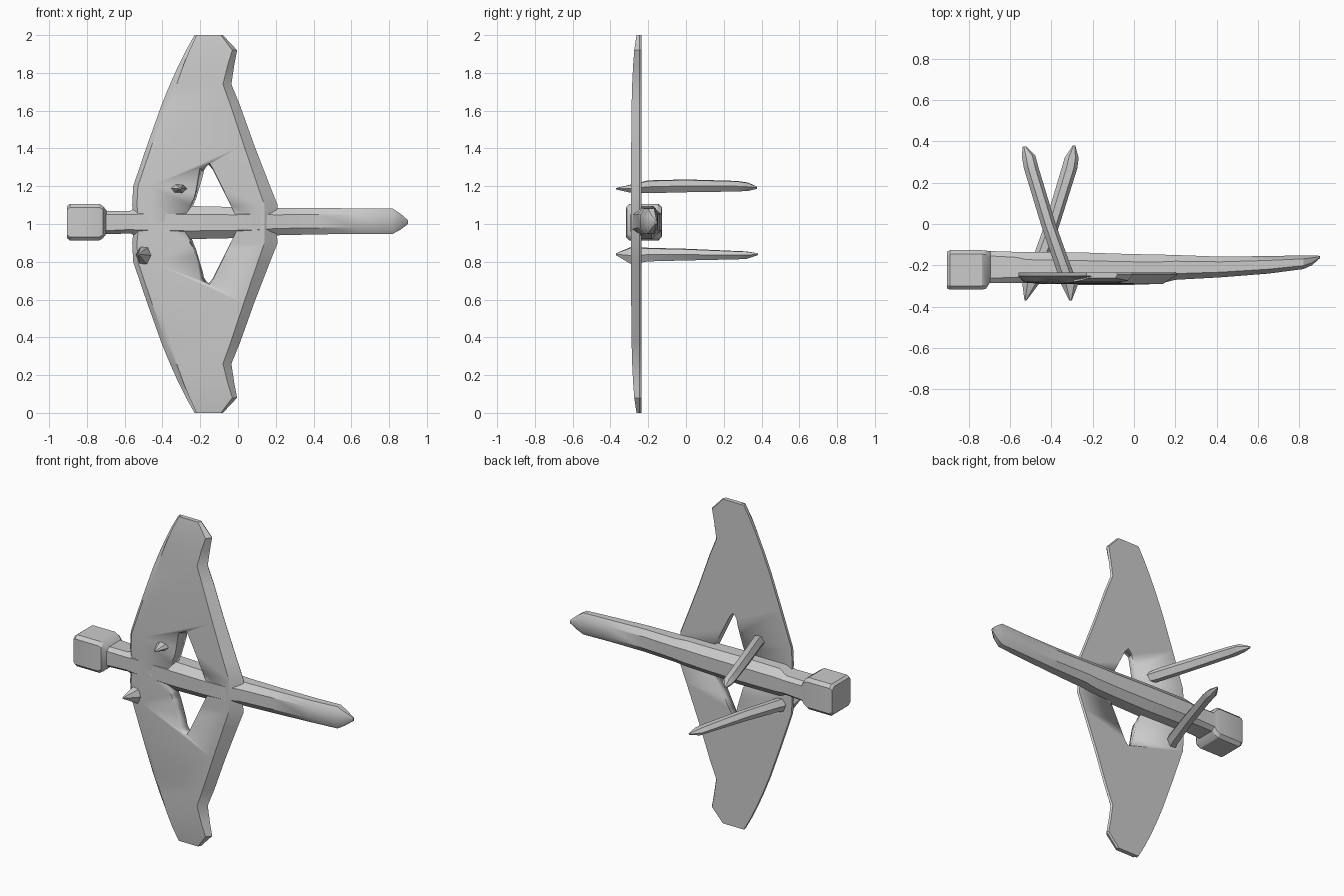
import bpy, bmesh, math
from mathutils import Vector


def loft(name, rings, angle=30):
    """Skin equal-length closed rings and cap both ends."""
    bm = bmesh.new()
    vr = [[bm.verts.new(p) for p in r] for r in rings]
    n = len(vr[0])
    for a, b in zip(vr, vr[1:]):
        for i in range(n):
            j = (i + 1) % n
            bm.faces.new((a[i], a[j], b[j], b[i]))
    bm.faces.new(vr[0])
    bm.faces.new(vr[-1])
    bmesh.ops.recalc_face_normals(bm, faces=bm.faces)
    me = bpy.data.meshes.new(name)
    bm.to_mesh(me)
    bm.free()
    ob = bpy.data.objects.new(name, me)
    bpy.context.collection.objects.link(ob)
    bpy.ops.object.select_all(action='DESELECT')
    ob.select_set(True)
    bpy.context.view_layer.objects.active = ob
    bpy.ops.object.shade_smooth_by_angle(angle=math.radians(angle))
    return ob


def octagon(x, y0, y1, z0, z1, c):
    """Chamfered rectangle across x; c is the chamfer fraction of a half side."""
    yc, zc, ry, rz = (y0 + y1) / 2, (z0 + z1) / 2, (y1 - y0) / 2, (z1 - z0) / 2
    k = 1 - c
    shape = [(1, k), (k, 1), (-k, 1), (-1, k), (-1, -k), (-k, -1), (k, -1), (1, -k)]
    return [(x, yc + a * ry, zc + b * rz) for a, b in shape]


# Wing plate: distance from centre, leading x, trailing x front and back, front y
stations = [(.10, -.56, .14, .21, -.29), (.20, -.555, .105, .17, -.29),
            (.42, -.48, .03, .085, -.29), (.63, -.405, -.04, .01, -.288),
            (.74, -.36, -.08, -.035, -.285), (.84, -.315, -.055, -.02, -.28),
            (.92, -.275, -.03, -.005, -.274), (1.0, -.23, -.09, -.08, -.262)]


def wing_ring(s, side):
    d, xl, xf, xb, yf = s
    z = 1 + side * d
    return [(xl, -.235, z), (xl, -.252, z), (xl + .025, yf + .01, z),
            (xl + .10 * (1.1 - d), yf, z), (xf, yf, z), (xb, -.245, z), (xb - .008, -.235, z)]


centre = (0, -.55, .14, .20, -.29)
wing = loft("wing_plate", [wing_ring(s, -1) for s in reversed(stations)]
            + [wing_ring(centre, 1)] + [wing_ring(s, 1) for s in stations], 25)

# Tapered holes beside the body
hole_front = [(-.29, .04), (-.265, .09), (-.24, .13), (-.21, .30), (-.15, .325), (-.13, .29), (-.01, .04)]
hole_back = [(-.25, .04), (-.235, .09), (-.22, .13), (-.175, .28), (-.155, .31), (-.13, .28), (-.01, .04)]
for side, label in ((1, "upper"), (-1, "lower")):
    rings = [[(x, y, 1 + side * d) for x, d in pts]
             for y, pts in ((-.31, hole_front), (-.22, hole_back))]
    cutter = loft(label + "_hole_cutter", rings)
    cutter.hide_render = True
    cutter.hide_set(True)
    cutter.display_type = 'WIRE'
    mod = wing.modifiers.new(label + "_hole", 'BOOLEAN')
    mod.operation = 'DIFFERENCE'
    mod.solver = 'EXACT'
    mod.object = cutter

# Long body running from the neck to the pointed nose
loft("body", [octagon(*s) for s in (
    (-.72, -.285, -.13, .945, 1.07, .3),
    (-.57, -.285, -.135, .95, 1.07, .35),
    (-.52, -.285, -.135, .925, 1.095, .5),
    (-.25, -.295, -.138, .92, 1.095, .5),
    (-.03, -.295, -.145, .925, 1.09, .5),
    (.12, -.29, -.148, .93, 1.09, .5),
    (.20, -.27, -.15, .94, 1.085, .5),
    (.42, -.258, -.158, .945, 1.085, .5),
    (.65, -.24, -.155, .948, 1.082, .5),
    (.82, -.218, -.152, .948, 1.082, .5),
    (.86, -.20, -.152, .97, 1.055, .5),
    (.90, -.165, -.154, 1.0, 1.02, .5))])

# Blocky tail head
loft("head", [octagon(*s) for s in (
    (-.905, -.312, -.133, .925, 1.095, .2),
    (-.89, -.318, -.127, .912, 1.107, .2),
    (-.735, -.318, -.127, .912, 1.107, .2),
    (-.715, -.312, -.129, .925, 1.095, .2),
    (-.695, -.28, -.132, .95, 1.07, .3))], 25)


# Slanted pegs passing through the plate, pointed at both ends
def peg(name, path):
    rings = []
    for x, y, z, rx, rz in path:
        rings.append([(x + rx * a, y, z + rz * b) for a, b in
                      ((1, 0), (.55, .9), (-.4, 1), (-1, .1), (-.55, -.9), (.4, -1))])
    return loft(name, rings)


peg("upper_peg", [(-.307, -.37, 1.187, .006, .004), (-.312, -.29, 1.187, .042, .022),
                  (-.345, -.20, 1.197, .038, .034), (-.415, 0, 1.202, .036, .034),
                  (-.497, .27, 1.20, .036, .028), (-.51, .33, 1.197, .033, .022),
                  (-.53, .375, 1.192, .008, .006)])
peg("lower_peg", [(-.525, -.37, .84, .005, .005), (-.50, -.29, .833, .04, .046),
                  (-.465, -.20, .838, .038, .036), (-.395, 0, .838, .036, .031),
                  (-.312, .27, .835, .038, .022), (-.302, .32, .835, .034, .02),
                  (-.29, .38, .84, .006, .005)])
